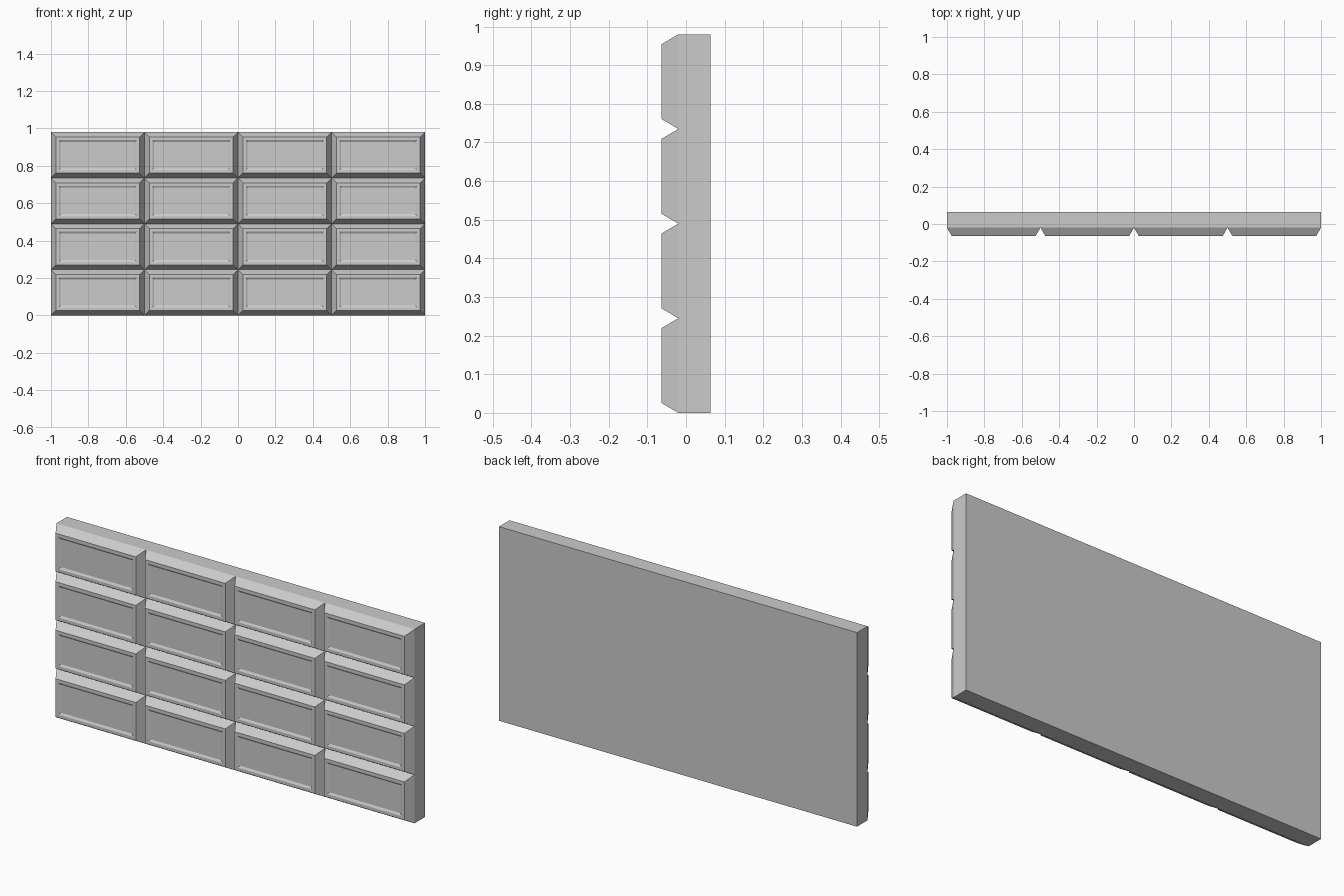
import bpy, bmesh
from mathutils import Matrix

if "Cube" in bpy.data.objects:
    bpy.data.objects.remove(bpy.data.objects["Cube"])

W, H = 2.0, 0.98
FRONT, GROOVE, BACK = -0.064, -0.02, 0.064
COLS, ROWS = 4, 4

bm = bmesh.new()

# Grid of cells at groove depth, facing -y
mat = (Matrix.Translation((0, GROOVE, H / 2))
       @ Matrix.Rotation(1.5707963268, 4, 'X')
       @ Matrix.Diagonal((W / 2, H / 2, 1, 1)))
bmesh.ops.create_grid(bm, x_segments=COLS, y_segments=ROWS, size=1, matrix=mat)
bm.normal_update()
tiles = list(bm.faces)
border = [e for e in bm.edges if e.is_boundary]

# Slab sides and flat back
ext = bmesh.ops.extrude_edge_only(bm, edges=border)['geom']
for v in (g for g in ext if isinstance(g, bmesh.types.BMVert)):
    v.co.y = BACK
rim = [g for g in ext if isinstance(g, bmesh.types.BMEdge) and g.is_boundary]
bmesh.ops.contextual_create(bm, geom=rim)
bmesh.ops.recalc_face_normals(bm, faces=bm.faces)


def inset(width, y):
    """Inset every tile face and move its inner face to depth y."""
    bmesh.ops.inset_individual(bm, faces=tiles, thickness=width,
                               use_even_offset=True)
    for v in {v for f in tiles for v in f.verts}:
        v.co.y = y


# Chamfered tile edges, flat rim, shallow recess
inset(0.026, FRONT)
inset(0.016, FRONT)
inset(0.010, FRONT + 0.006)

mesh = bpy.data.meshes.new("segmented_bar")
bm.to_mesh(mesh)
bm.free()
obj = bpy.data.objects.new("segmented_bar", mesh)
bpy.context.collection.objects.link(obj)
